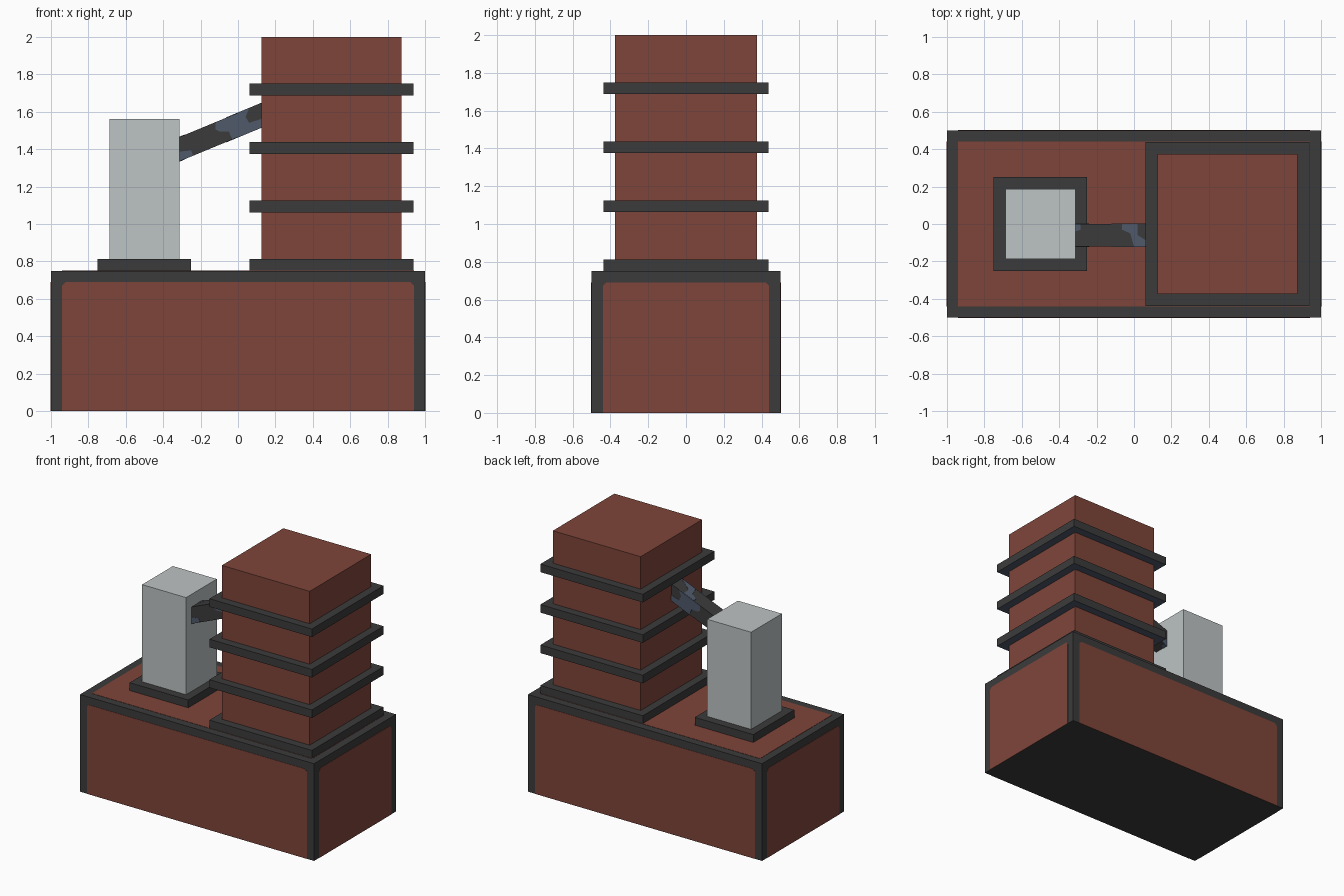
import bpy
import bmesh
from mathutils import Vector

cube = bpy.data.objects.get("Cube")
if cube:
    bpy.data.objects.remove(cube, do_unlink=True)


def material(name, r, g, b):
    """Flat material from display colour values, stored as linear."""
    colour = [((c / 255 + 0.055) / 1.055) ** 2.4 for c in (r, g, b)] + [1]
    mat = bpy.data.materials.new(name)
    mat.use_nodes = True
    mat.diffuse_color = colour
    node = mat.node_tree.nodes["Principled BSDF"]
    node.inputs["Base Color"].default_value = colour
    node.inputs["Roughness"].default_value = 0.9
    return mat


BRICK = material("brick red", 126, 69, 58)
DARK = material("dark grey", 59, 59, 59)
STEEL = material("blue grey", 80, 90, 107)
PALE = material("pale grey", 189, 195, 195)


def finish(name, bm, mats):
    bmesh.ops.recalc_face_normals(bm, faces=bm.faces)
    mesh = bpy.data.meshes.new(name)
    bm.to_mesh(mesh)
    bm.free()
    for mat in mats:
        mesh.materials.append(mat)
    obj = bpy.data.objects.new(name, mesh)
    bpy.context.collection.objects.link(obj)
    return obj


def box(name, x, y, z, mat, under=None):
    """Box from (min, max) ranges, with an optional underside material."""
    bm = bmesh.new()
    bmesh.ops.create_cube(bm, size=1)
    for v in bm.verts:
        v.co = [r[0] if c < 0 else r[1] for c, r in zip(v.co, (x, y, z))]
    obj = finish(name, bm, [mat, under or mat])
    for face in obj.data.polygons:
        face.material_index = int(face.normal.z < -0.5)
    return obj


def plate(name, points, depth, mat):
    """Thin plate: a polygon extruded along the depth vector."""
    bm = bmesh.new()
    face = bm.faces.new([bm.verts.new(p) for p in points])
    new = bmesh.ops.extrude_face_region(bm, geom=[face], use_keep_orig=True)
    verts = [g for g in new["geom"] if isinstance(g, bmesh.types.BMVert)]
    bmesh.ops.translate(bm, verts=verts, vec=Vector(depth))
    return finish(name, bm, [mat])


# Base block with brick panels framed in dark trim
SKIN = 0.002
box("base_block", (-1, 1), (-0.5, 0.5), (0, 0.75), DARK)


def panel_outline(half, top=0.69, cut=0.018):
    return [(-half, 0), (half, 0), (half, top - cut), (half - cut, top),
            (cut - half, top), (-half, top - cut)]


for side, x_name, y_name in ((-1, "right", "front"), (1, "left", "back")):
    plate(y_name + "_panel", [(a, side * 0.5, z) for a, z in panel_outline(0.94)],
          (0, side * SKIN, 0), BRICK)
    plate(x_name + "_panel", [(side, a, z) for a, z in panel_outline(0.44)],
          (side * SKIN, 0, 0), BRICK)
box("roof_panel", (-0.94, 0.94), (-0.44, 0.44), (0.75, 0.75 + SKIN), BRICK)

# Tower with its footing and three projecting bands
box("tower", (0.125, 0.875), (-0.375, 0.375), (0.75, 2), BRICK)
for i in range(4):
    z = 0.75 + i * 0.3125
    box("tower_footing" if i == 0 else f"tower_band_{i}",
        (0.0625, 0.9375), (-0.4375, 0.4375), (z, z + 0.0625), DARK, STEEL)

# Pale stack on its footing
box("stack_footing", (-0.75, -0.25), (-0.25, 0.25), (0.75, 0.8125), DARK)
box("stack", (-0.6875, -0.3125), (-0.1875, 0.1875), (0.75, 1.5625), PALE)

# Sloping duct from the stack up to the tower
X0, X1, Y0, Y1 = -0.3125, 0.125, -0.12, 0


def slope(x, t):
    """Height on the duct at x, from its lower (0) to upper (1) face."""
    return 1.335 + 0.414 * (x - X0) + 0.13 * t


duct = box("duct", (X0, X1), (Y0, Y1), (0, 1), DARK)
for v in duct.data.vertices:
    v.co.z = slope(v.co.x, v.co.z)

# Blue grey patches on the duct
side_patches = [
    [(-0.12, 1), (-0.12, 0.7), (-0.1, 0.55), (-0.05, 0.4), (-0.03, 0),
     (0.125, 0), (0.125, 0.35), (0.06, 0.4), (0.04, 0.7), (0.06, 1)],
    [(X0, 0), (-0.24, 0), (-0.25, 0.25), (X0, 0.4)],
]
top_patches = [
    [(-0.065, 0), (-0.065, -0.03), (-0.02, -0.05), (0, -0.12), (0.125, -0.12),
     (0.06, -0.085), (0.02, -0.06), (0.02, 0)],
    [(X0, 0), (-0.285, 0), (-0.285, -0.03), (X0, -0.04)],
]
for i, shape in enumerate(side_patches, 1):
    for name, y, d in (("front", Y0, -SKIN), ("back", Y1, SKIN)):
        plate(f"duct_{name}_patch_{i}", [(x, y, slope(x, t)) for x, t in shape],
              (0, d, 0), STEEL)
for i, shape in enumerate(top_patches, 1):
    for name, t, d in (("top", 1, SKIN), ("bottom", 0, -SKIN)):
        plate(f"duct_{name}_patch_{i}", [(x, y, slope(x, t)) for x, y in shape],
              (0, 0, d), STEEL)
